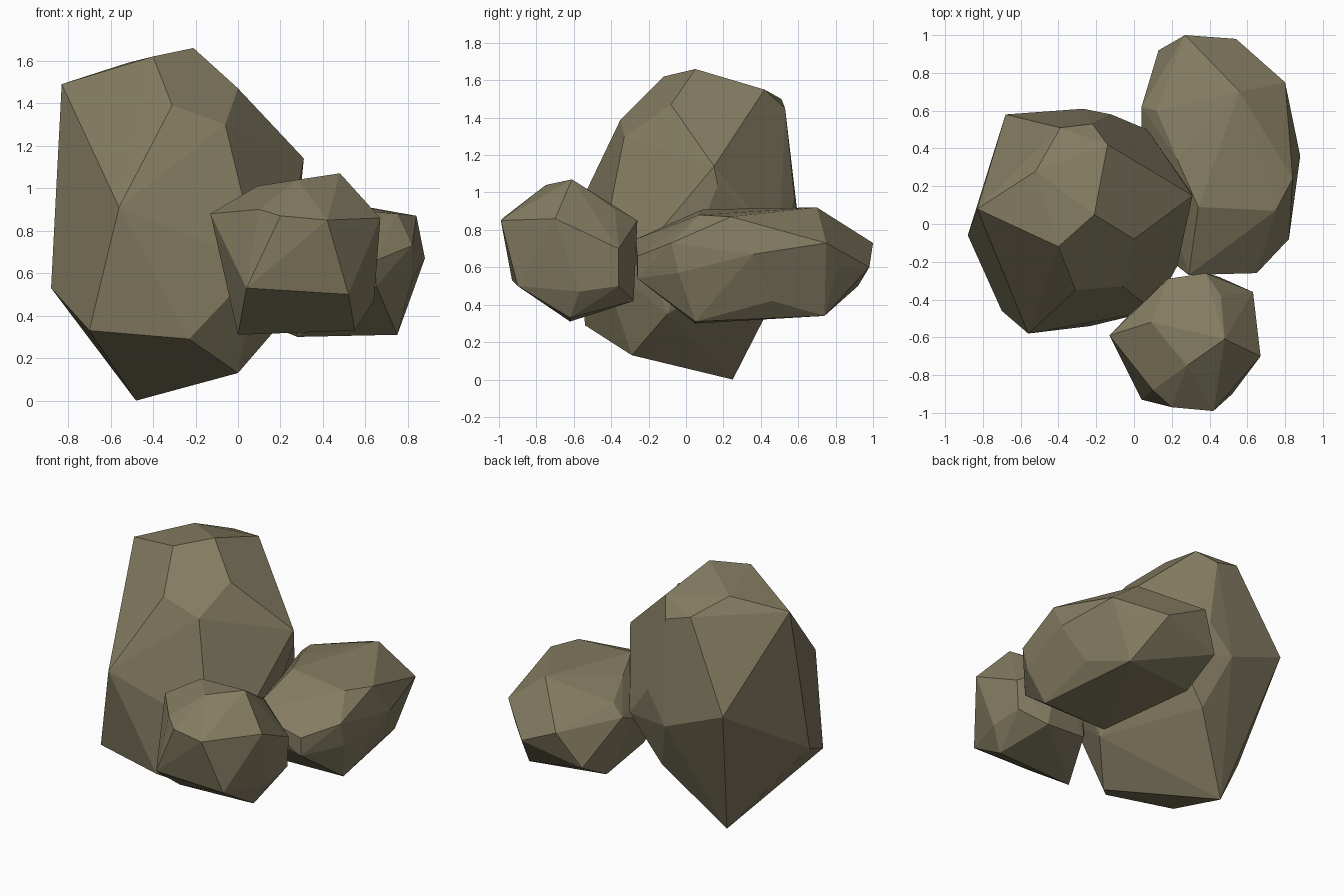
import bpy, bmesh, math

stone = bpy.data.materials.new("olive_stone")
stone.diffuse_color = (0.23, 0.20, 0.12, 1)


def boulder(name, corners):
    """Flat-faced rock: the convex skin around a few chiselled corners."""
    bm = bmesh.new()
    for c in corners:
        bm.verts.new(c)
    res = bmesh.ops.convex_hull(bm, input=bm.verts[:])
    loose = [v for v in bm.verts if not v.link_faces]
    bmesh.ops.delete(bm, geom=loose, context='VERTS')
    # merge nearly coplanar triangles into broad facets
    bmesh.ops.dissolve_limit(bm, angle_limit=math.radians(4),
                             verts=bm.verts[:], edges=bm.edges[:])
    bmesh.ops.recalc_face_normals(bm, faces=bm.faces[:])
    me = bpy.data.meshes.new(name)
    bm.to_mesh(me)
    bm.free()
    me.materials.append(stone)
    ob = bpy.data.objects.new(name, me)
    bpy.context.collection.objects.link(ob)
    return ob


# Tall boulder on the left
boulder("tall_boulder", [
    # crown
    (-.21, .05, 1.66), (-.40, -.12, 1.62), (-.52, .28, 1.59), (-.14, .42, 1.55),
    (-.39, .51, 1.50), (-.22, .53, 1.45), (-.83, .08, 1.49), (0, -.08, 1.47),
    (-.31, -.35, 1.39), (-.06, -.33, 1.30),
    # waist
    (.31, .15, 1.14), (.30, .17, 1.04), (-.68, .58, .93), (-.56, -.58, .91),
    (-.12, .58, .97), (-.27, .61, .77), (.07, .50, .73), (.10, -.46, .64),
    (.23, -.22, .70),
    # base
    (-.88, -.06, .53), (-.70, -.46, .33), (-.23, -.54, .29), (-.15, .47, .43),
    (.19, -.10, .35), (0, -.29, .13), (-.48, .25, 0),
])

# Long boulder at the back right
boulder("long_boulder", [
    # top
    (.56, .70, .92), (.34, .09, .91), (.75, .07, .88), (.84, .24, .87),
    (.23, .34, .88), (.29, -.27, .75), (.12, .60, .82),
    # sides
    (.80, .75, .73), (.27, 1.0, .73), (.54, .98, .60), (.70, .81, .60),
    (.88, .36, .67), (.82, -.08, .73), (.82, -.04, .57), (.65, -.26, .66),
    (.65, -.26, .54), (.04, .62, .75), (.04, .50, .70), (.13, .92, .50),
    (.20, -.20, .60),
    # underside
    (.77, .46, .42), (.65, .74, .34), (.75, .05, .31), (.28, .05, .30),
    (.13, .66, .36),
])

# Small boulder at the front right
boulder("small_boulder", [
    # top
    (.48, -.61, 1.07), (.28, -.75, 1.04), (.09, -.52, 1.01), (.18, -.29, .86),
    (.38, -.26, .85), (.46, -.38, .91),
    # sides
    (-.13, -.59, .88), (.10, -.88, .90), (.20, -.97, .87), (.42, -.99, .85),
    (.67, -.70, .86), (.63, -.36, .70), (.07, -.42, .80),
    # underside
    (.04, -.93, .53), (.52, -.90, .50), (.64, -.57, .47), (.62, -.36, .50),
    (.55, -.62, .33), (0, -.62, .31), (.45, -.28, .42), (.15, -.30, .45),
])
